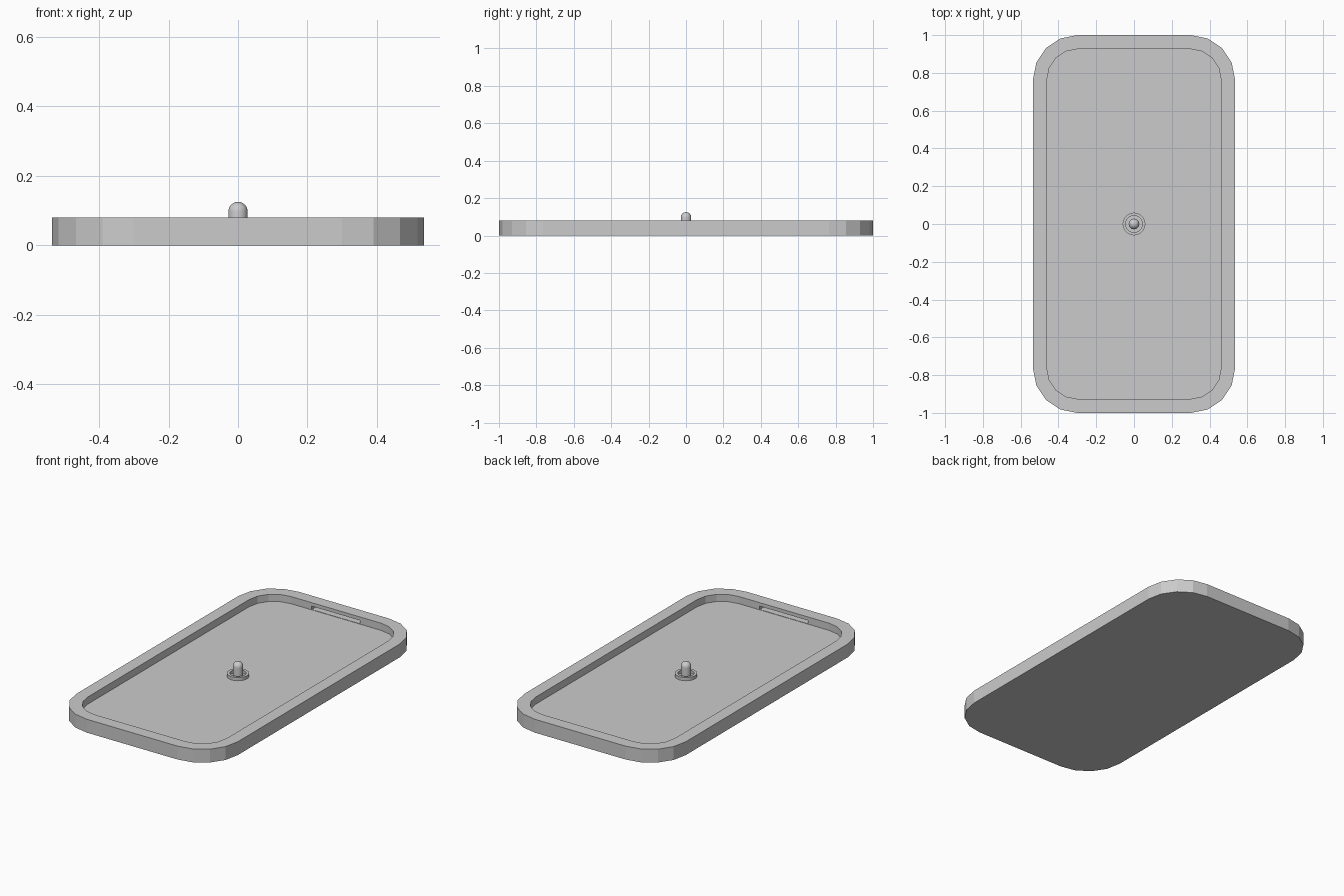
import bpy, bmesh, math

cube = bpy.data.objects.get("Cube")
if cube:
    bpy.data.objects.remove(cube, do_unlink=True)

HALF_X, HALF_Y, HEIGHT = 0.535, 1.0, 0.08
RADIUS, RIM, FLOOR = 0.235, 0.074, 0.037

grey = bpy.data.materials.new("plain grey")
grey.use_nodes = True
GREY = (0.6, 0.6, 0.6, 1)
grey.diffuse_color = GREY
grey.node_tree.nodes["Principled BSDF"].inputs["Base Color"].default_value = GREY


def add_object(name, bm):
    bmesh.ops.recalc_face_normals(bm, faces=bm.faces)
    mesh = bpy.data.meshes.new(name)
    bm.to_mesh(mesh)
    bm.free()
    mesh.materials.append(grey)
    obj = bpy.data.objects.new(name, mesh)
    bpy.context.collection.objects.link(obj)
    return obj


def rounded_outline(radius, z, steps=4):
    """Rounded rectangle whose corner centres stay fixed."""
    points = []
    for corner, (sx, sy) in enumerate([(1, 1), (-1, 1), (-1, -1), (1, -1)]):
        for i in range(steps + 1):
            a = math.pi / 2 * (corner + i / steps)
            points.append((sx * (HALF_X - RADIUS) + radius * math.cos(a),
                           sy * (HALF_Y - RADIUS) + radius * math.sin(a), z))
    return points


def loft(name, outlines):
    """Join matching outlines into a closed solid."""
    bm = bmesh.new()
    rings = [[bm.verts.new(p) for p in outline] for outline in outlines]
    for a, b in zip(rings, rings[1:]):
        for i in range(len(a)):
            j = (i + 1) % len(a)
            bm.faces.new((a[i], a[j], b[j], b[i]))
    bm.faces.new(rings[0])
    bm.faces.new(rings[-1])
    return add_object(name, bm)


def lathe(name, profile, steps=32):
    """Spin a radius/height profile about the z axis."""
    bm = bmesh.new()
    verts = [bm.verts.new((r, 0, z)) for r, z in profile]
    edges = [bm.edges.new(pair) for pair in zip(verts, verts[1:])]
    bmesh.ops.spin(bm, geom=verts + edges, cent=(0, 0, 0), axis=(0, 0, 1),
                   angle=2 * math.pi, steps=steps)
    bmesh.ops.remove_doubles(bm, verts=bm.verts, dist=0.0001)
    obj = add_object(name, bm)
    bpy.ops.object.select_all(action="DESELECT")
    bpy.context.view_layer.objects.active = obj
    obj.select_set(True)
    bpy.ops.object.shade_smooth_by_angle(angle=math.radians(40))
    return obj


# Shallow tray with a raised rim
inner = RADIUS - RIM
tray = loft("tray", [rounded_outline(RADIUS, 0), rounded_outline(RADIUS, HEIGHT),
                     rounded_outline(inner, HEIGHT), rounded_outline(inner, FLOOR)])

# Slot cut into the inside of each end wall
for side in (-1, 1):
    bm = bmesh.new()
    bmesh.ops.create_cube(bm, size=1)
    bmesh.ops.scale(bm, verts=bm.verts, vec=(0.32, 0.10, 0.02))
    bmesh.ops.translate(bm, verts=bm.verts, vec=(0, side * (HALF_Y - RIM), 0.049))
    cutter = add_object("slot_cutter", bm)
    cutter.hide_render = True
    mod = tray.modifiers.new("slot", "BOOLEAN")
    mod.operation, mod.solver, mod.object = "DIFFERENCE", "EXACT", cutter
    bpy.context.view_layer.objects.active = tray
    bpy.ops.object.modifier_apply(modifier=mod.name)
    bpy.data.objects.remove(cutter, do_unlink=True)

# Collar around the pin
BASE = FLOOR - 0.005
lathe("pin_collar", [(0.044, BASE), (0.06, BASE), (0.06, 0.056), (0.044, 0.056), (0.044, BASE)])

# Round-topped centre pin
PIN = 0.028
dome = [(PIN * math.cos(math.pi / 16 * i), 0.125 - PIN + PIN * math.sin(math.pi / 16 * i))
        for i in range(8)]
lathe("centre_pin", [(0, BASE), (PIN, BASE)] + dome + [(0, 0.125)])
